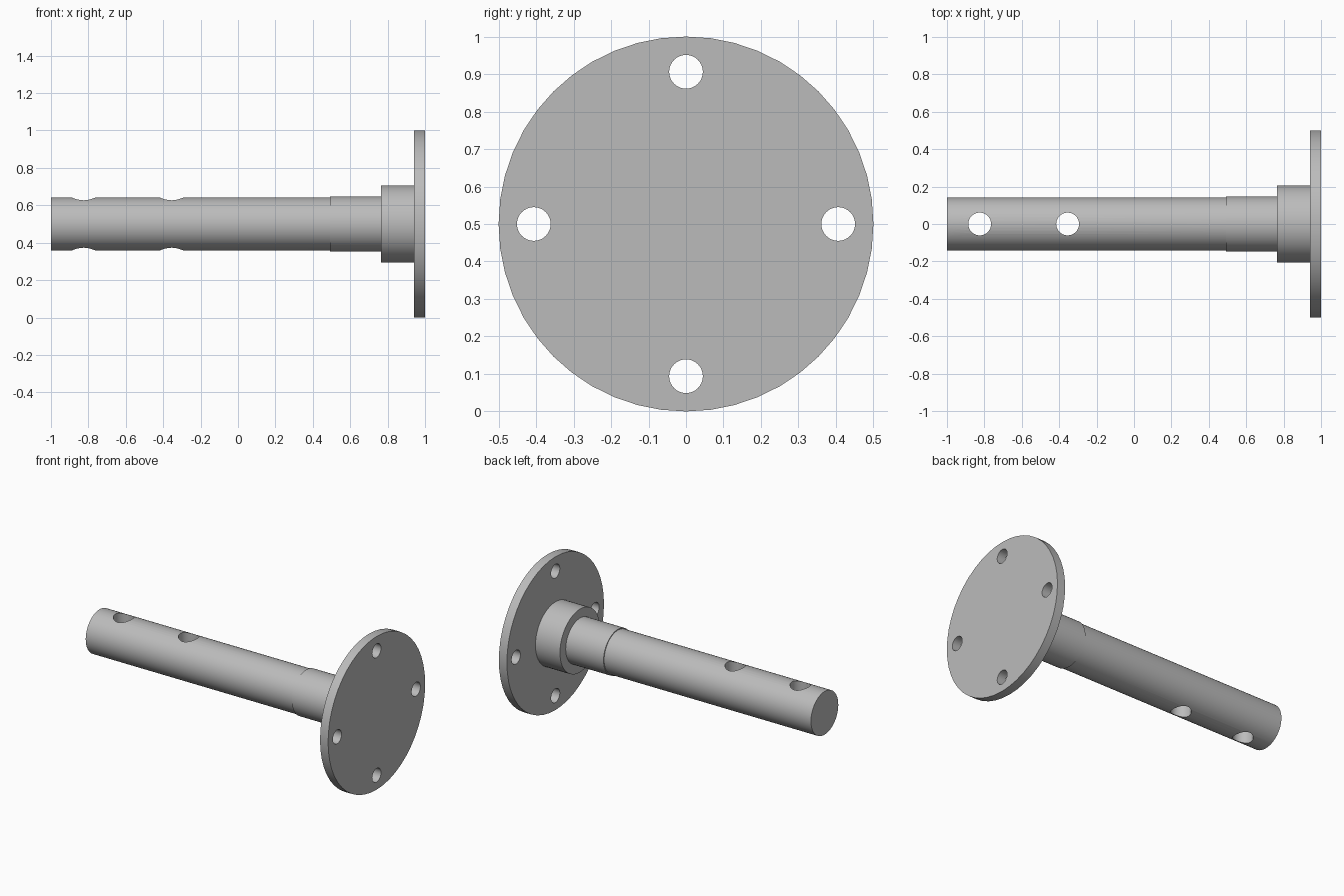
import bpy
import bmesh
from math import cos, sin, pi, radians
from mathutils import Matrix, Vector

if "Cube" in bpy.data.objects:
    bpy.data.objects.remove(bpy.data.objects["Cube"])

AXIS_Z = 0.5
SIDES = 48

steel = bpy.data.materials.new("grey_steel")
steel.use_nodes = True
grey = (0.5, 0.5, 0.5, 1)
steel.diffuse_color = grey
steel.node_tree.nodes["Principled BSDF"].inputs["Base Color"].default_value = grey


def make_object(name, bm):
    bmesh.ops.recalc_face_normals(bm, faces=bm.faces)
    mesh = bpy.data.meshes.new(name)
    bm.to_mesh(mesh)
    bm.free()
    mesh.materials.append(steel)
    obj = bpy.data.objects.new(name, mesh)
    bpy.context.collection.objects.link(obj)
    return obj


def turned_part(name, profile):
    """Solid of revolution about the x axis from (x, radius) steps."""
    bm = bmesh.new()
    rings = []
    for x, r in profile:
        rings.append([bm.verts.new((x, r * cos(2 * pi * i / SIDES),
                                    AXIS_Z + r * sin(2 * pi * i / SIDES)))
                      for i in range(SIDES)])
    for a, b in zip(rings, rings[1:]):
        for i in range(SIDES):
            j = (i + 1) % SIDES
            bm.faces.new((a[i], a[j], b[j], b[i]))
    bm.faces.new(rings[0])
    bm.faces.new(rings[-1])
    return make_object(name, bm)


def add_drill(bm, centre, radius, depth, axis):
    turn = Vector((0, 0, 1)).rotation_difference(Vector(axis)).to_matrix().to_4x4()
    bmesh.ops.create_cone(bm, cap_ends=True, segments=32, radius1=radius,
                          radius2=radius, depth=depth,
                          matrix=Matrix.Translation(centre) @ turn)


# Shaft, shoulder, collar and flange turned as one solid
body = turned_part("flanged_shaft", [
    (-1, 0.141), (0.492, 0.141),
    (0.492, 0.147), (0.765, 0.147),
    (0.765, 0.206), (0.942, 0.206),
    (0.942, 0.5), (1, 0.5)])

# Vertical pin holes and four bolt holes
drills = bmesh.new()
for x in (-0.825, -0.355):
    add_drill(drills, (x, 0, AXIS_Z), 0.061, 0.6, (0, 0, 1))
for k in range(4):
    a = k * pi / 2
    add_drill(drills, (0.97, 0.406 * cos(a), AXIS_Z + 0.406 * sin(a)),
              0.045, 0.2, (1, 0, 0))
cutter = make_object("hole_cutter", drills)
cutter.hide_render = True

cut = body.modifiers.new("holes", "BOOLEAN")
cut.operation = "DIFFERENCE"
cut.solver = "EXACT"
cut.object = cutter

# Apply the cut, then smooth the round walls
bpy.ops.object.select_all(action="DESELECT")
body.select_set(True)
bpy.context.view_layer.objects.active = body
bpy.ops.object.modifier_apply(modifier=cut.name)
bpy.data.objects.remove(cutter)
bpy.ops.object.shade_smooth_by_angle(angle=radians(30))
